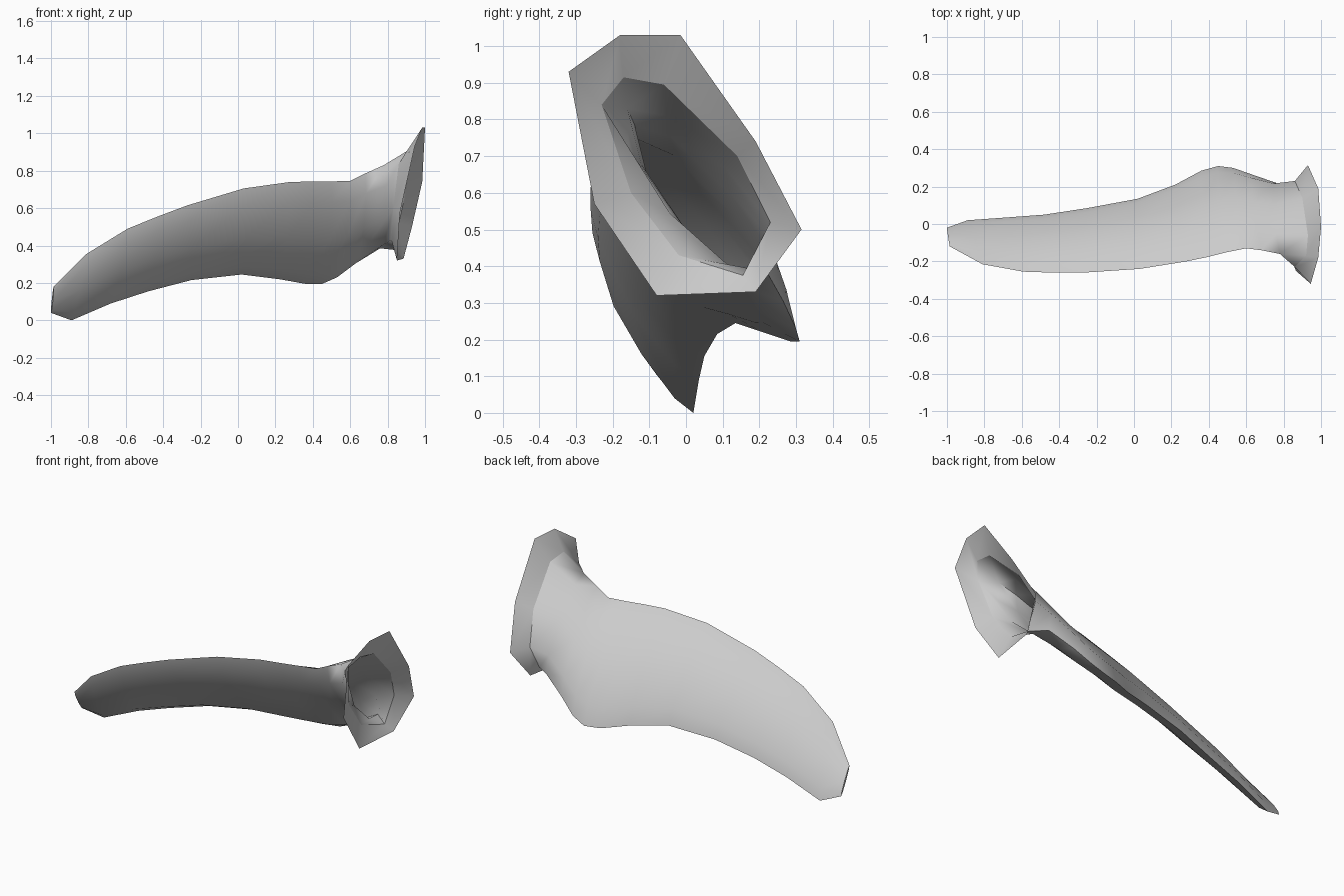
import bpy
import bmesh
import math
from mathutils import Vector

default_cube = bpy.data.objects.get("Cube")
if default_cube:
    bpy.data.objects.remove(default_cube, do_unlink=True)


def make_material(name, colour):
    material = bpy.data.materials.new(name)
    material.use_nodes = True
    material.diffuse_color = colour
    material.node_tree.nodes["Principled BSDF"].inputs["Base Color"].default_value = colour
    return material


SIDES = 8

# Body sections: upper edge, lower edge, half thickness
sections = [
    ((-.985, -.12, .18), (-1, -.02, .04), .012),
    ((-.81, -.215, .355), (-.89, .02, 0), .03),
    ((-.59, -.255, .49), (-.68, .035, .09), .042),
    ((-.43, -.26, .555), (-.48, .05, .155), .047),
    ((-.27, -.26, .615), (-.25, .085, .215), .05),
    ((.03, -.24, .705), (.02, .135, .245), .058),
    ((.28, -.2, .74), (.22, .21, .22), .062),
    ((.4, -.175, .742), (.36, .285, .195), .062),
    ((.5, -.15, .743), (.45, .31, .195), .064),
    ((.6, -.13, .745), (.53, .3, .23), .07),
    ((.68, -.14, .785), (.63, .265, .305), .08),
    ((.78, -.16, .83), (.76, .22, .385), .1),
]

# Open mouth: the throat ring and the wider flared rim
throat = [(.92, -.17, .915), (.93, -.06, .895), (.9, .14, .7), (.86, .23, .52),
          (.85, .155, .375), (.82, -.02, .43), (.83, -.15, .6), (.86, -.23, .84)]
rim = [(.985, -.18, 1.03), (1, -.015, 1.03), (.985, .19, .74), (.93, .315, .5),
       (.885, .19, .33), (.85, -.08, .32), (.865, -.25, .57), (.945, -.32, .93)]


def flat_oval(upper, lower, half_thickness, along):
    """Ring of points around a flattened oval spanning two edge points."""
    upper, lower = Vector(upper), Vector(lower)
    centre = (upper + lower) / 2
    chord = upper - centre
    across = chord.cross(along).normalized()
    if across.y < 0:
        across.negate()
    ring = []
    for i in range(SIDES):
        angle = math.tau * i / SIDES
        ring.append(centre + chord * math.cos(angle)
                    + across * half_thickness * math.sin(angle))
    return ring


def loft(name, rings, material, capped):
    """Skin a row of rings with quads, closing the first ring if asked."""
    bm = bmesh.new()
    loops = [[bm.verts.new(point) for point in ring] for ring in rings]
    for a, b in zip(loops, loops[1:]):
        for i in range(SIDES):
            j = (i + 1) % SIDES
            bm.faces.new((a[i], a[j], b[j], b[i]))
    if capped:
        bm.faces.new(loops[0][::-1])
    mesh = bpy.data.meshes.new(name)
    bm.to_mesh(mesh)
    bm.free()
    mesh.materials.append(material)
    obj = bpy.data.objects.new(name, mesh)
    bpy.context.collection.objects.link(obj)
    bpy.ops.object.select_all(action="DESELECT")
    obj.select_set(True)
    bpy.context.view_layer.objects.active = obj
    bpy.ops.object.shade_smooth_by_angle(angle=math.radians(60))
    return obj


grey = make_material("plain grey", (.6, .6, .6, 1))

# Direction running from the tip to the mouth, shared by all sections
axis = Vector((1.5, .15, .35))
body_rings = [flat_oval(*section, axis) for section in sections]

# Curved flattened body, closed at the tip and open at the throat
loft("curved_body", body_rings + [throat], grey, capped=True)

# Thin flared collar around the open mouth
loft("flared_collar", [throat, rim], grey, capped=False)
